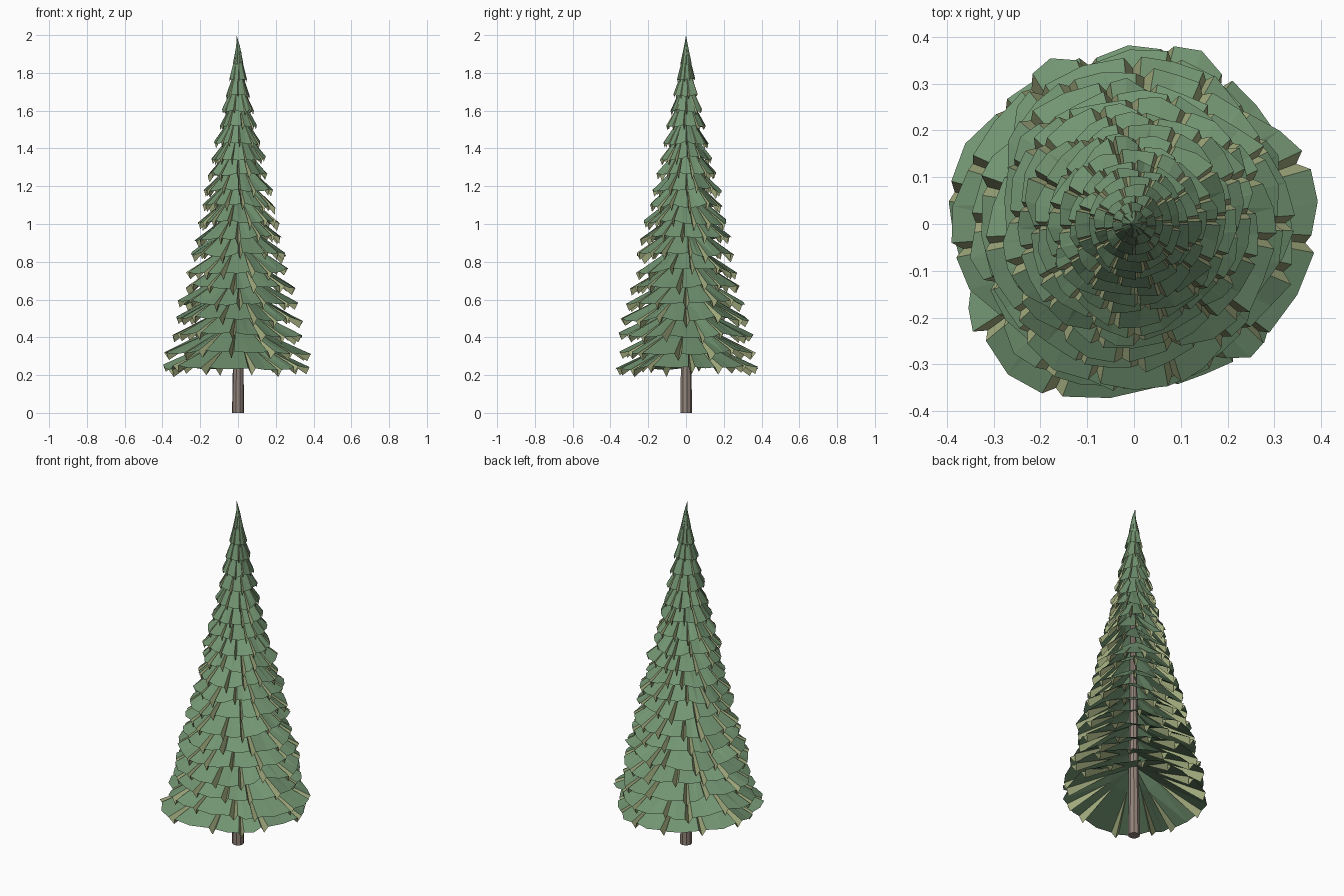
import bpy, bmesh, math, random

if "Cube" in bpy.data.objects:
    bpy.data.objects.remove(bpy.data.objects["Cube"])

random.seed(11)


def material(name, rgb):
    m = bpy.data.materials.new(name)
    m.diffuse_color = (*rgb, 1)
    m.use_nodes = True
    m.node_tree.nodes["Principled BSDF"].inputs["Base Color"].default_value = m.diffuse_color
    return m


bark = material("bark", (0.29, 0.23, 0.20))
needle = material("needles", (0.17, 0.30, 0.17))
pale = material("pale_needles", (0.38, 0.43, 0.22))

# Tapered trunk, leaning very slightly at the top
bpy.ops.mesh.primitive_cone_add(vertices=9, radius1=0.032, radius2=0.008,
                                depth=1.91, location=(0, 0, 0.955))
trunk = bpy.context.object
trunk.name = "trunk"
trunk.data.materials.append(bark)
for v in trunk.data.vertices:
    if v.co.z > 0:
        v.co.x += 0.01


def skirt(bm, z, radius, rise, count, turn):
    """Ring of drooping branches, parted by narrow pale grooves that dip below."""
    step = math.tau / count
    apex = bm.verts.new((-0.008, 0, z + rise))

    def vert(a, r, zz):
        return bm.verts.new((r * math.cos(a), r * math.sin(a), zz))

    fronds = []
    size = min(1, radius / 0.25 + 0.2)
    for i in range(count):
        r = radius * random.uniform(0.93, 1.06)
        zz = z + random.uniform(-0.008, 0.022) * size
        a = turn + (i + random.uniform(-0.2, 0.2)) * step
        w = step * random.uniform(0.07, 0.13)
        inner = vert(a, r * 0.35, zz + rise * 0.62)
        left = vert(a - w, r * random.uniform(0.94, 1), zz + 0.012 * size)
        dip = vert(a, r * 0.93, zz - 0.026 * size)
        right = vert(a + w, r * random.uniform(0.94, 1), zz + 0.012 * size)
        # low point in the middle of the frond to the next groove
        mid = (a, r)
        fronds.append((inner, left, dip, right))
    for i, (inner, left, dip, right) in enumerate(fronds):
        inner2, left2 = fronds[(i + 1) % count][:2]
        for tri in ((inner, left, dip), (inner, dip, right)):
            bm.faces.new(tri).material_index = 1
        # frond panel with a slightly bowed outer edge
        bow = (right.co + left2.co) / 2
        bow.xy *= random.uniform(1.0, 1.06)
        bow.z -= 0.006 * size
        bow = bm.verts.new(bow)
        bm.faces.new((inner, right, bow))
        bm.faces.new((inner, bow, inner2))
        bm.faces.new((inner2, bow, left2))
        bm.faces.new((apex, inner, inner2))


# Stacked tiers of branches, narrowing to the tip
bm = bmesh.new()
tiers = 20
for k in range(tiers):
    z = 0.222 + k * 0.0855
    radius = 0.395 * (1 - (z - 0.222) / 1.75)
    rise = 0.20 if k < tiers - 1 else 0.15
    skirt(bm, z, radius, rise, 13 if k < 15 else 10, k * 0.83)
mesh = bpy.data.meshes.new("branches")
bm.to_mesh(mesh)
bm.free()
mesh.materials.append(needle)
mesh.materials.append(pale)
max(mesh.vertices, key=lambda v: v.co.z).co.z = 2.0
branches = bpy.data.objects.new("branches", mesh)
bpy.context.collection.objects.link(branches)
